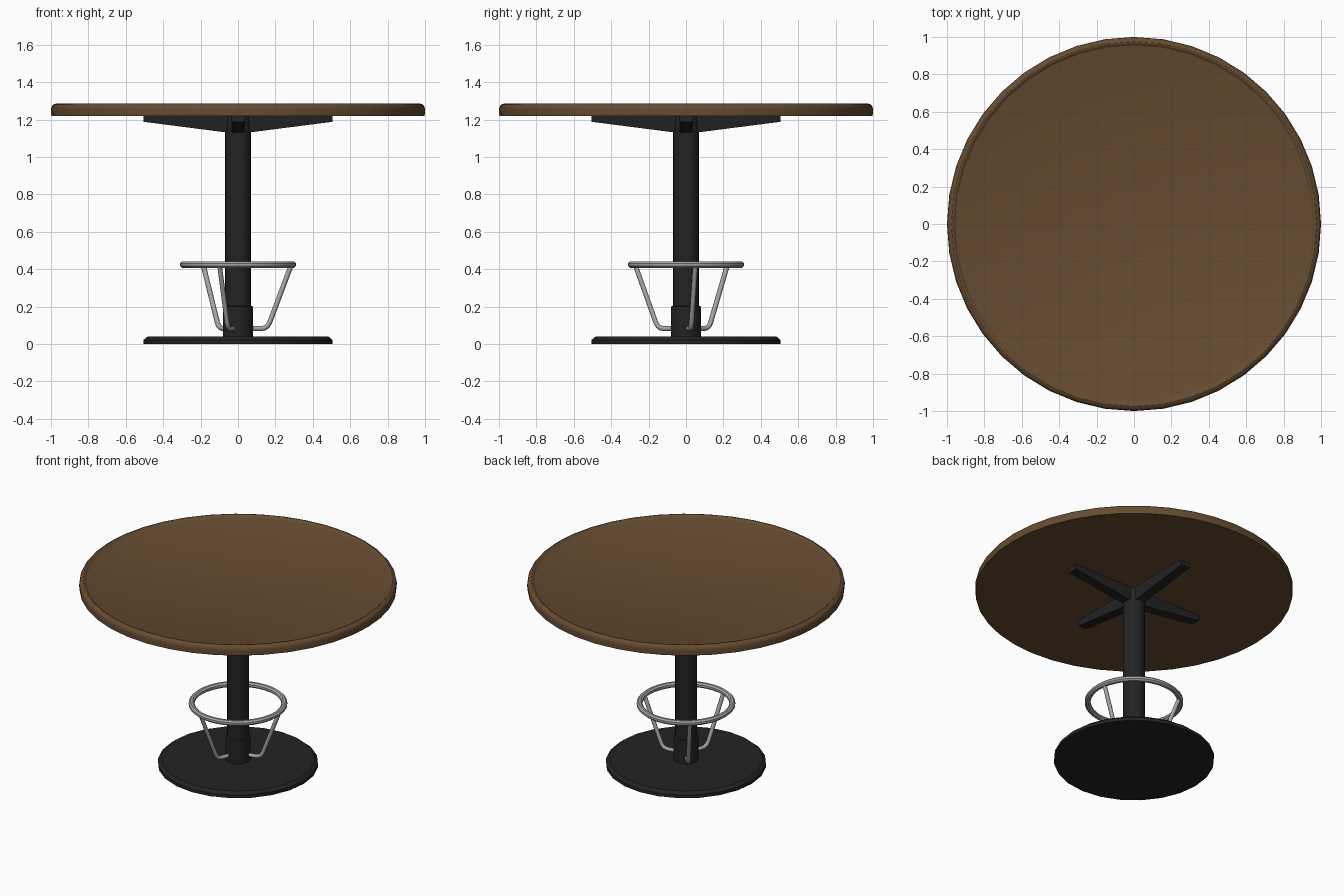
import bpy, bmesh, math

if "Cube" in bpy.data.objects:
    bpy.data.objects.remove(bpy.data.objects["Cube"])


def material(name, rgb):
    m = bpy.data.materials.new(name)
    m.diffuse_color = (*rgb, 1)
    m.use_nodes = True
    m.node_tree.nodes["Principled BSDF"].inputs["Base Color"].default_value = m.diffuse_color
    return m


WOOD = material("brown wood", (0.13, 0.072, 0.031))
BLACK = material("black metal", (0.017, 0.017, 0.017))
STEEL = material("brushed steel", (0.38, 0.38, 0.38))


def finish(name, bm, mat, angle=30):
    bmesh.ops.remove_doubles(bm, verts=bm.verts, dist=1e-5)
    bmesh.ops.recalc_face_normals(bm, faces=bm.faces)
    me = bpy.data.meshes.new(name)
    bm.to_mesh(me)
    bm.free()
    me.materials.append(mat)
    ob = bpy.data.objects.new(name, me)
    bpy.context.collection.objects.link(ob)
    bpy.ops.object.select_all(action='DESELECT')
    ob.select_set(True)
    bpy.context.view_layer.objects.active = ob
    bpy.ops.object.shade_smooth_by_angle(angle=math.radians(angle))
    return ob


def lathe(name, profile, n, mat, closed=False):
    """Revolve an (r, z) profile; open profiles get flat caps at both ends."""
    bm = bmesh.new()
    rings = [[bm.verts.new((r * math.cos(2 * math.pi * i / n),
                            r * math.sin(2 * math.pi * i / n), z))
              for i in range(n)] for r, z in profile]
    pairs = list(zip(rings, rings[1:]))
    if closed:
        pairs.append((rings[-1], rings[0]))
    else:
        bm.faces.new(rings[0])
        bm.faces.new(rings[-1])
    for a, b in pairs:
        for i in range(n):
            j = (i + 1) % n
            bm.faces.new((a[i], a[j], b[j], b[i]))
    return finish(name, bm, mat)


# Table top with rounded raised rim and slightly sunken centre
lathe("table_top", [(0.998, 1.22), (1.0, 1.255), (0.997, 1.269), (0.988, 1.28),
                    (0.975, 1.285), (0.966, 1.283), (0.957, 1.274), (0.952, 1.272)],
      40, WOOD)

# Foot plate, column and collar
lathe("base_plate", [(0.505, 0), (0.505, 0.022), (0.483, 0.04)], 24, BLACK)
lathe("column", [(0.069, 0.03), (0.069, 1.22)], 20, BLACK)
lathe("column_collar", [(0.08, 0.035), (0.08, 0.2), (0.069, 0.203)], 20, BLACK)

# Four tapering support arms under the top
for k in range(4):
    a = k * math.pi / 2
    c, s = math.cos(a), math.sin(a)
    bm = bmesh.new()
    sections = []
    for x, zb in ((0.03, 1.128), (0.07, 1.132), (0.505, 1.188)):
        pts = [(-0.039, 1.22), (-0.033, zb), (0.033, zb), (0.039, 1.22)]
        sections.append([bm.verts.new((x * c - y * s, x * s + y * c, z)) for y, z in pts])
    for p, q in zip(sections, sections[1:]):
        for i in range(4):
            j = (i + 1) % 4
            bm.faces.new((p[i], p[j], q[j], q[i]))
    bm.faces.new(sections[0])
    bm.faces.new(sections[-1])
    finish(f"support_arm_{k + 1}", bm, BLACK)

# Foot ring
tube = [(0.292 + 0.0195 * math.cos(math.radians(22.5 + 45 * i)),
         0.424 + 0.0185 * math.sin(math.radians(22.5 + 45 * i))) for i in range(8)]
lathe("foot_ring", tube, 40, STEEL, closed=True).data.shade_smooth()

# Three bent rods from the collar up to the foot ring
path = [(0.06, 0.082), (0.125, 0.082), (0.145, 0.086), (0.16, 0.096),
        (0.172, 0.115), (0.288, 0.42)]
for k, deg in enumerate((10, 130, 250)):
    a = math.radians(deg)
    bm = bmesh.new()
    rings = []
    for i, (r, z) in enumerate(path):
        p, q = path[max(i - 1, 0)], path[min(i + 1, len(path) - 1)]
        t = math.atan2(q[1] - p[1], q[0] - p[0])
        ring = []
        for m in range(8):
            w = 2 * math.pi * m / 8
            u, v = 0.0135 * math.cos(w), 0.0135 * math.sin(w)
            rr, zz = r - u * math.sin(t), z + u * math.cos(t)
            ring.append(bm.verts.new((rr * math.cos(a) - v * math.sin(a),
                                      rr * math.sin(a) + v * math.cos(a), zz)))
        rings.append(ring)
    for p, q in zip(rings, rings[1:]):
        for i in range(8):
            j = (i + 1) % 8
            bm.faces.new((p[i], p[j], q[j], q[i]))
    bm.faces.new(rings[0])
    bm.faces.new(rings[-1])
    finish(f"ring_rod_{k + 1}", bm, STEEL, 50)
